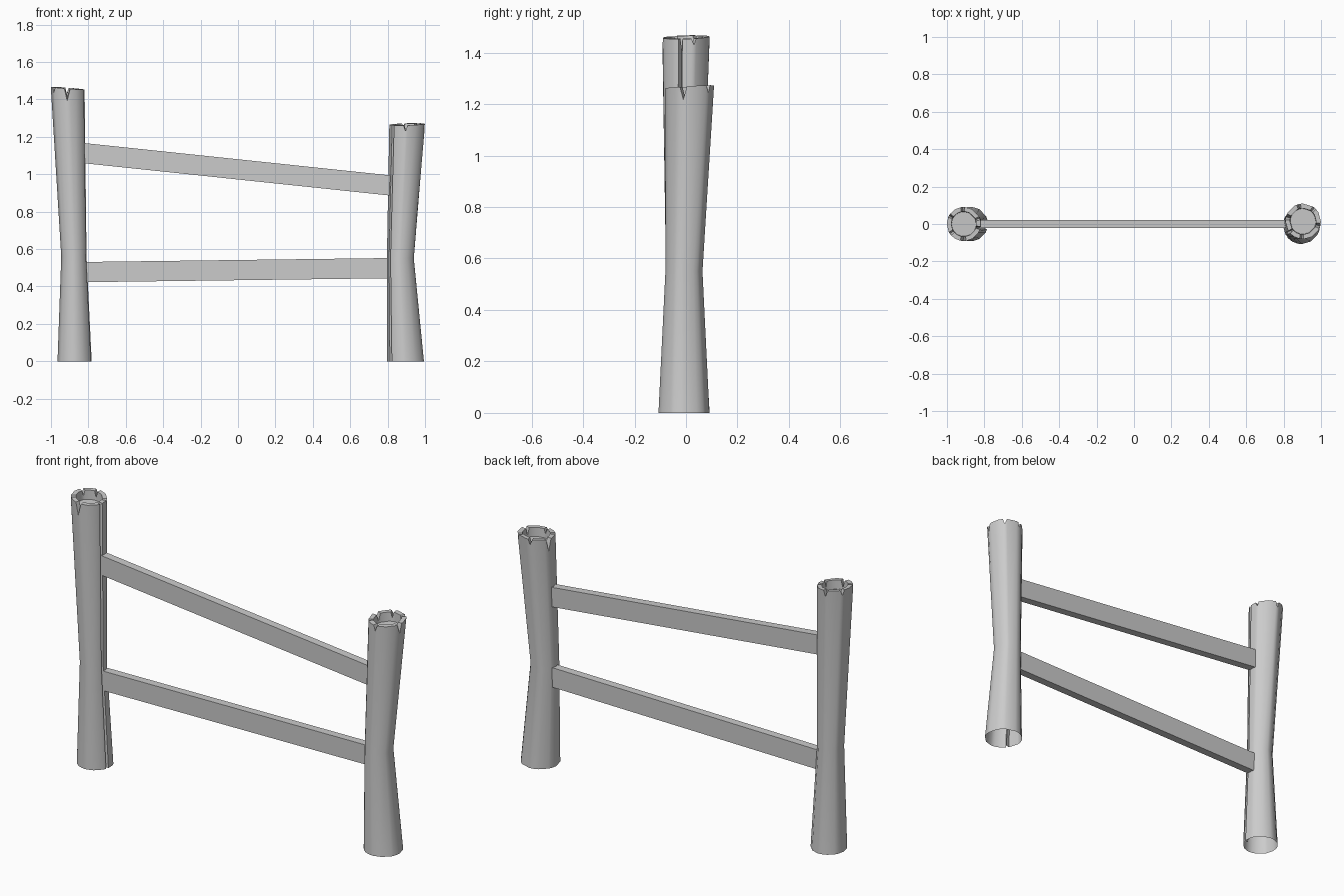
import bpy, bmesh, math
from mathutils import Vector

cube = bpy.data.objects.get("Cube")
if cube:
    bpy.data.objects.remove(cube)

grey = bpy.data.materials.new("plain grey")
grey.use_nodes = True
grey.diffuse_color = (0.6, 0.6, 0.6, 1)
grey.node_tree.nodes["Principled BSDF"].inputs["Base Color"].default_value = (0.6, 0.6, 0.6, 1)


def finish(name, bm):
    bmesh.ops.recalc_face_normals(bm, faces=bm.faces)
    mesh = bpy.data.meshes.new(name)
    bm.to_mesh(mesh)
    bm.free()
    mesh.materials.append(grey)
    obj = bpy.data.objects.new(name, mesh)
    bpy.context.collection.objects.link(obj)
    return obj


def outline(notches, groove, sides=12):
    """Sorted (angle, radius factor, drop) points around a post."""
    cuts = list(notches) + [(groove, 0.05)]
    points = []
    for angle, drop in cuts:
        half = 5 if angle == groove else 4 + 90 * drop
        depth = 0.78 if angle == groove else 1
        points += [(angle - half, 1, 0), (angle, depth, drop), (angle + half, 1, 0)]
    for i in range(sides):
        a = i * 360 / sides
        gap = min(abs((a - c + 180) % 360 - 180) for c, _ in cuts)
        if gap > 14:
            points.append((a, 1, 0))
    return sorted((a % 360, f, d) for a, f, d in points)


def post(name, levels, notches, groove, tilt):
    """Bent shell, open below, with a split rim around a sunken floor."""
    bm = bmesh.new()
    points = outline(notches, groove)

    def ring(level, scale=1, sink=None, rim=False):
        x, y, z, r = level
        verts = []
        for angle, factor, drop in points:
            a = math.radians(angle)
            radius = r * scale * (factor if scale == 1 else 1)
            dx, dy = radius * math.cos(a), radius * math.sin(a)
            down = sink if sink is not None else drop if scale == 1 else min(drop, 0.04)
            lift = tilt[0] * dx + tilt[1] * dy - down if rim else 0
            verts.append(bm.verts.new((x + dx, y + dy, z + lift)))
        return verts

    top = levels[-1]
    rings = [ring(l) for l in levels[:-1]]
    rings += [ring(top, rim=True), ring(top, 0.74, rim=True), ring(top, 0.72, 0.05, True)]
    n = len(points)
    for low, high in zip(rings, rings[1:]):
        for i in range(n):
            j = (i + 1) % n
            bm.faces.new((low[i], low[j], high[j], high[i]))
    bm.faces.new(rings[-1])
    obj = finish(name, bm)
    bpy.ops.object.select_all(action="DESELECT")
    obj.select_set(True)
    bpy.context.view_layer.objects.active = obj
    bpy.ops.object.shade_smooth_by_angle(angle=math.radians(35))


def rail(name, start, end, height=0.108, thickness=0.044):
    """Straight plank with upright ends."""
    bm = bmesh.new()
    bmesh.ops.create_cube(bm, size=1)
    for v in bm.verts:
        centre = Vector(start).lerp(Vector(end), v.co.x + 0.5)
        v.co = centre + Vector((0, v.co.y * thickness, v.co.z * height))
    finish(name, bm)


# Posts: levels are x, y, z, radius; notches are angle, depth
post("tall_post",
     [(-0.873, 0, 0, 0.092), (-0.877, -0.01, 0.56, 0.068), (-0.91, 0, 1.46, 0.091)],
     [(268, 0.065), (20, 0.025), (94, 0.035), (150, 0.03), (215, 0.03)], 346, (-0.08, 0.03))
post("short_post",
     [(0.895, -0.008, 0, 0.099), (0.868, -0.008, 0.55, 0.072), (0.904, 0.014, 1.267, 0.095)],
     [(265, 0.03), (345, 0.05), (165, 0.065), (50, 0.03), (105, 0.03)], 218, (0.03, 0.06))

# Rails
rail("upper_rail", (-0.825, 0, 1.113), (0.815, 0, 0.94))
rail("lower_rail", (-0.815, 0, 0.477), (0.81, 0, 0.498))
